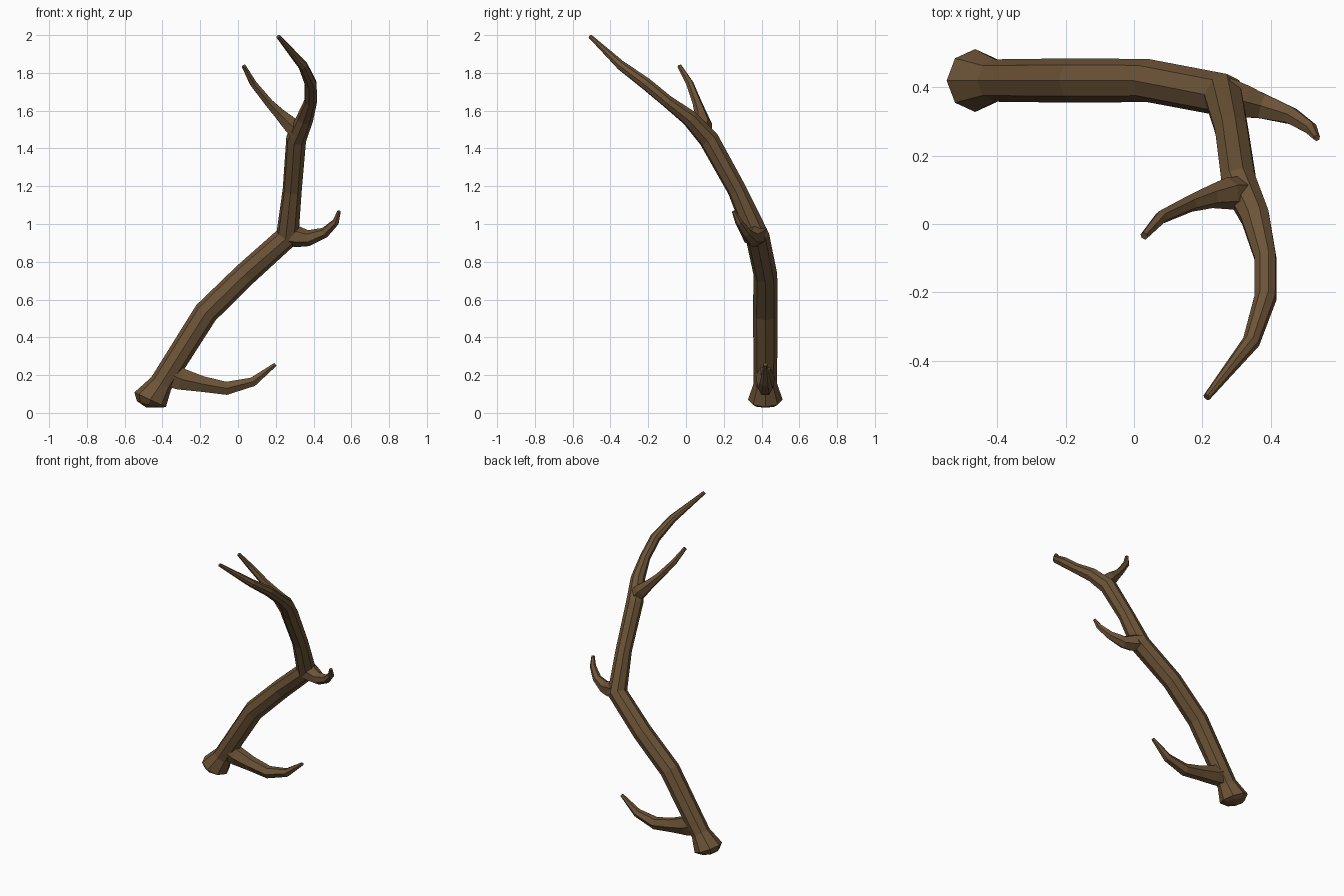
import bpy, bmesh, math
from mathutils import Vector

if "Cube" in bpy.data.objects:
    bpy.data.objects.remove(bpy.data.objects["Cube"])

mat = bpy.data.materials.new("antler_brown")
mat.diffuse_color = (0.15, 0.087, 0.038, 1)
mat.use_nodes = True
mat.node_tree.nodes["Principled BSDF"].inputs["Base Color"].default_value = mat.diffuse_color


def tube(name, path, sides, up=(0, 1, 0), pole=None):
    """Faceted tube along (x, y, z, radius[, squash across 'up']) points."""
    bm = bmesh.new()
    pts = [Vector(p[:3]) for p in path]
    u = Vector(up)
    rings = []
    for i, p in enumerate(path):
        a, b = pts[max(i - 1, 0)], pts[min(i + 1, len(pts) - 1)]
        t = (b - pts[i]).normalized() if i == 0 else (pts[i] - a).normalized()
        if 0 < i < len(pts) - 1:
            t = (t + (b - pts[i]).normalized()).normalized()
        u = (u - t * u.dot(t)).normalized()
        v = t.cross(u)
        squash = p[4] if len(p) > 4 else 1
        ring = []
        for k in range(sides):
            ang = 2 * math.pi * k / sides
            ring.append(bm.verts.new(pts[i] + p[3] * (u * math.cos(ang) * squash + v * math.sin(ang))))
        rings.append(ring)
    for r0, r1 in zip(rings, rings[1:]):
        for k in range(sides):
            n = (k + 1) % sides
            bm.faces.new((r0[k], r0[n], r1[n], r1[k]))
    if pole:
        c = bm.verts.new(pole)
        for k in range(sides):
            bm.faces.new((c, rings[0][(k + 1) % sides], rings[0][k]))
    else:
        bm.faces.new(rings[0][::-1])
    bm.faces.new(rings[-1])
    bmesh.ops.recalc_face_normals(bm, faces=bm.faces)
    me = bpy.data.meshes.new(name)
    bm.to_mesh(me)
    bm.free()
    me.materials.append(mat)
    ob = bpy.data.objects.new(name, me)
    bpy.context.collection.objects.link(ob)
    return ob


# main beam with flared burr at the base, curving forward to the top point
antler = tube("antler", [
    (-0.472, 0.42, 0.045, 0.066), (-0.465, 0.42, 0.07, 0.092),
    (-0.407, 0.42, 0.155, 0.062), (-0.17, 0.42, 0.53, 0.065),
    (0.04, 0.42, 0.735, 0.063), (0.262, 0.378, 0.935, 0.064),
    (0.287, 0.27, 1.18, 0.051), (0.308, 0.12, 1.45, 0.054),
    (0.355, 0.02, 1.56, 0.045), (0.385, -0.10, 1.65, 0.034),
    (0.385, -0.215, 1.745, 0.033), (0.343, -0.345, 1.84, 0.026),
    (0.213, -0.507, 1.993, 0.011)], 8, pole=(-0.485, 0.42, 0.028))

# tines branching off the beam
tines = [
    tube("brow_tine", [
        (-0.345, 0.42, 0.20, 0.078, 0.65), (-0.30, 0.42, 0.178, 0.066, 0.75),
        (-0.19, 0.42, 0.153, 0.048, 0.9), (-0.06, 0.42, 0.13, 0.04),
        (0.08, 0.42, 0.165, 0.028), (0.198, 0.42, 0.257, 0.011)], 6, up=(0, 1, 0)),
    tube("middle_tine", [
        (0.26, 0.378, 0.945, 0.062), (0.32, 0.36, 0.932, 0.055),
        (0.375, 0.345, 0.925, 0.042), (0.46, 0.317, 0.955, 0.028),
        (0.517, 0.28, 1.01, 0.02), (0.535, 0.252, 1.068, 0.01)], 6, up=(0, 0, 1)),
    tube("fork_tine", [
        (0.32, 0.09, 1.48, 0.05), (0.275, 0.09, 1.53, 0.047),
        (0.225, 0.08, 1.578, 0.034), (0.165, 0.06, 1.64, 0.025),
        (0.08, 0.02, 1.745, 0.02), (0.03, -0.035, 1.837, 0.012)], 6, up=(0, 1, 0)),
]

# fuse the tines into one solid
bpy.context.view_layer.objects.active = antler
for tine in tines:
    mod = antler.modifiers.new("join_" + tine.name, 'BOOLEAN')
    mod.operation = 'UNION'
    mod.solver = 'EXACT'
    mod.object = tine
    bpy.ops.object.modifier_apply(modifier=mod.name)
    bpy.data.objects.remove(tine)
